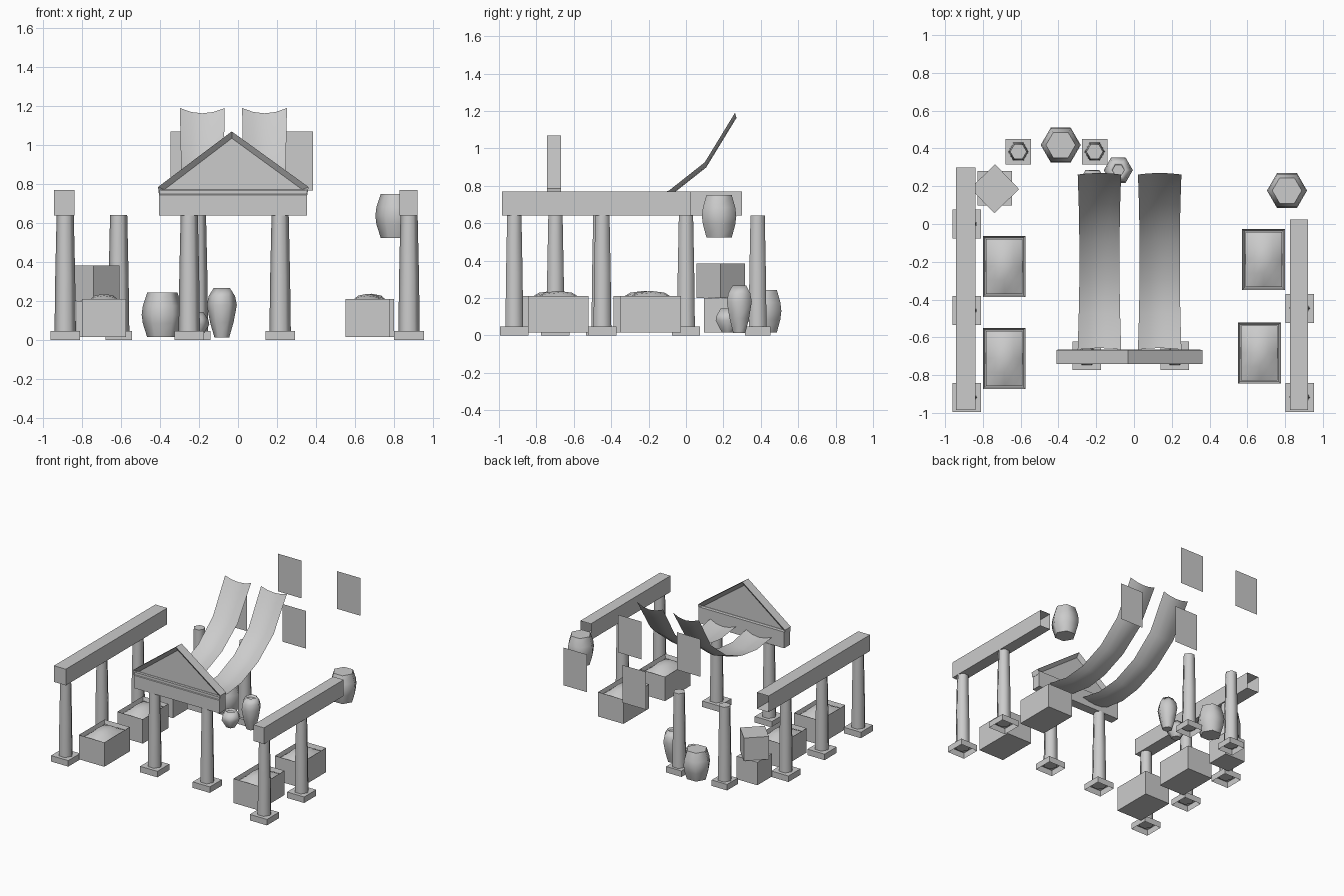
import bpy, bmesh, math
from mathutils import Vector, Matrix

if "Cube" in bpy.data.objects:
    bpy.data.objects.remove(bpy.data.objects["Cube"])


def finish(name, bm, smooth=None):
    me = bpy.data.meshes.new(name)
    bm.normal_update()
    if smooth:
        for f in bm.faces:
            f.smooth = smooth(f)
    bm.to_mesh(me)
    bm.free()
    ob = bpy.data.objects.new(name, me)
    bpy.context.collection.objects.link(ob)
    return ob


def box(name, lo, hi, turn=0, open_side=None, recess=None):
    lo, hi = Vector(lo), Vector(hi)
    bm = bmesh.new()
    bmesh.ops.create_cube(bm, size=1)
    bm.normal_update()
    if open_side:
        gone = [f for f in bm.faces if f.normal.dot(Vector(open_side)) > 0.9]
        bmesh.ops.delete(bm, geom=gone, context='FACES')
    mat = Matrix.Translation((lo + hi) / 2) @ Matrix.Rotation(turn, 4, 'Z') @ Matrix.Diagonal((*(hi - lo), 1))
    bmesh.ops.transform(bm, matrix=mat, verts=bm.verts)
    bm.normal_update()
    if recess:
        top = [f for f in bm.faces if f.normal.z > 0.9]
        bmesh.ops.inset_individual(bm, faces=top, thickness=recess[0], depth=0)
        bmesh.ops.translate(bm, verts=top[0].verts, vec=(0, 0, -recess[1]))
    return finish(name, bm)


def lathe(name, x, y, profile, sides=6):
    # hexagonal turned shape from (radius, height) pairs
    bm = bmesh.new()
    rings = []
    for r, z in profile:
        rings.append([bm.verts.new((x + r * math.cos(math.tau * i / sides),
                                    y + r * math.sin(math.tau * i / sides), z)) for i in range(sides)])
    for a, b in zip(rings, rings[1:]):
        for i in range(sides):
            j = (i + 1) % sides
            bm.faces.new((a[i], a[j], b[j], b[i]))
    bm.faces.new(rings[0][::-1])
    bm.faces.new(rings[-1])
    return finish(name, bm, lambda f: abs(f.normal.z) < 0.9)


def surface(name, nu, nv, fn):
    # smooth open sheet from a function of two grid indices
    bm = bmesh.new()
    g = [[bm.verts.new(fn(i, j)) for j in range(nv)] for i in range(nu)]
    for i in range(nu - 1):
        for j in range(nv - 1):
            bm.faces.new((g[i][j], g[i + 1][j], g[i + 1][j + 1], g[i][j + 1]))
    return finish(name, bm, lambda f: True)


# columns on square bases: x, y, base half width
columns = [(-0.886, -0.918, 0.076), (-0.886, -0.458, 0.076), (-0.886, 0.0, 0.076),
           (0.877, -0.918, 0.076), (0.877, -0.447, 0.076),
           (-0.25, -0.698, 0.076), (0.216, -0.698, 0.076),
           (-0.612, 0.383, 0.068), (-0.208, 0.383, 0.068)]
for n, (x, y, h) in enumerate(columns):
    box(f"column_base_{n}", (x - h, y - h, 0), (x + h, y + h, 0.048), open_side=(0, 0, -1))
    lathe(f"column_shaft_{n}", x, y, [(0.055, 0.03), (0.051, 0.33), (0.044, 0.642)])

# beams over the side colonnades, hollow at the back end
box("left_beam", (-0.943, -0.985, 0.64), (-0.838, 0.30, 0.77), open_side=(0, 1, 0))
box("right_beam", (0.827, -0.985, 0.64), (0.92, 0.025, 0.77), open_side=(0, 1, 0))

# front lintel and gable with sunken faces
box("front_lintel", (-0.405, -0.738, 0.64), (0.353, -0.665, 0.77))
bm = bmesh.new()
outline = [(-0.405, 0.745), (0.355, 0.745), (0.362, 0.785), (-0.032, 1.07), (-0.41, 0.785)]
face = bm.faces.new([bm.verts.new((x, -0.742, z)) for x, z in outline])
ext = bmesh.ops.extrude_face_region(bm, geom=[face])
bmesh.ops.translate(bm, verts=[v for v in ext["geom"] if isinstance(v, bmesh.types.BMVert)], vec=(0, 0.074, 0))
bmesh.ops.recalc_face_normals(bm, faces=bm.faces)
bm.normal_update()
ends = [f for f in bm.faces if abs(f.normal.y) > 0.9]
bmesh.ops.inset_individual(bm, faces=ends, thickness=0.035, depth=-0.025)
finish("gable", bm)

# sagging cloth awnings
path = [(-0.665, 0.70), (-0.48, 0.67), (-0.30, 0.69), (-0.09, 0.775), (0.10, 0.925), (0.262, 1.19)]


def awning(name, x):
    def point(i, j):
        t = j / 2 - 1
        y, z = path[i]
        pinch = 1 - 0.08 * math.sin(math.pi * i / 5)
        sag = 0.027 * (1 - t * t)
        return (x + 0.115 * pinch * t, y + sag * 0.3, z - sag)
    surface(name, len(path), 5, point)


awning("left_awning", -0.183)
awning("right_awning", 0.136)

# hanging banners, flat sheets in two rows
for y in (0.31, 1.0):
    for x in (-0.345, 0.177):
        surface("banner", 2, 2, lambda i, j: (x + 0.208 * i, y, 0.768 + 0.302 * j))

# market bins with heaped goods
for n, (x, y) in enumerate([(-0.687, -0.225), (-0.687, -0.712), (0.686, -0.188), (0.664, -0.683)]):
    hx, hy = 0.113, 0.162
    box(f"bin_{n}", (x - hx, y - hy, 0.016), (x + hx, y + hy, 0.211), recess=(0.016, 0.04))

    def heap(i, j):
        s, t = i / 2 - 1, j / 2 - 1
        return (x + s * 0.097, y + t * 0.146, 0.185 + 0.053 * (1 - s * s) ** 0.7 * (1 - t * t) ** 0.7)
    surface(f"goods_{n}", 5, 5, heap)

# stacked crates
box("lower_crate", (-0.829, 0.097, 0.016), (-0.646, 0.28, 0.2))
box("upper_crate", (-0.829, 0.095, 0.2), (-0.646, 0.278, 0.383), turn=math.radians(44))

# barrels and jars
barrel = [(0.078, 0), (0.1, 0.07), (0.106, 0.115), (0.1, 0.16), (0.078, 0.227)]
for name, x, y, z0 in (("ground_barrel", -0.388, 0.418, 0.016), ("high_barrel", 0.81, 0.177, 0.523)):
    lathe(name, x, y, [(r, z0 + z) for r, z in barrel])
lathe("tall_jar", -0.083, 0.285, [(0.038, 0.014), (0.06, 0.09), (0.077, 0.18), (0.068, 0.225),
                                  (0.042, 0.267), (0.032, 0.25)])
lathe("small_jar", -0.22, 0.222, [(0.035, 0.016), (0.073, 0.08), (0.068, 0.105), (0.042, 0.145), (0.03, 0.132)])
